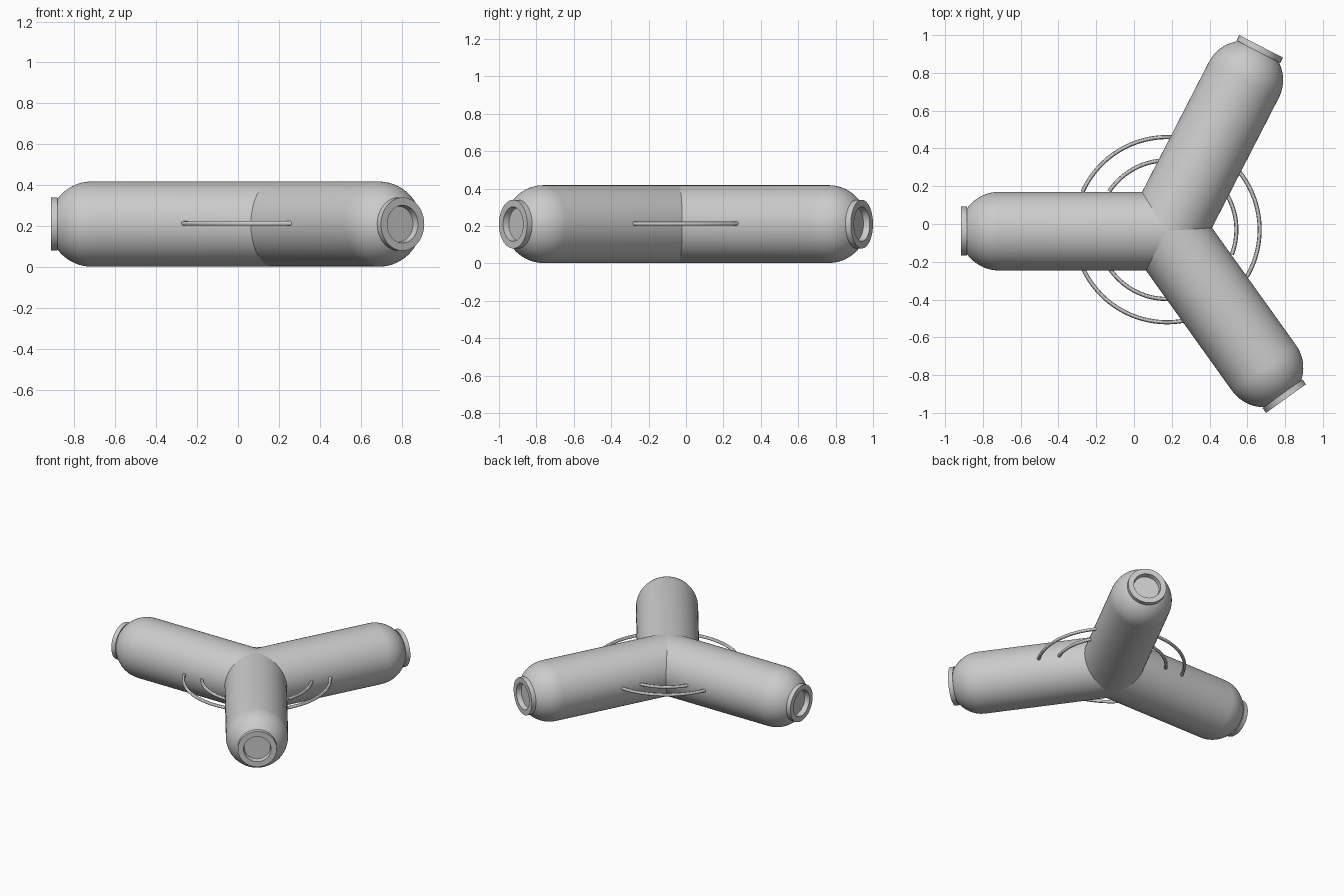
import bpy, bmesh
from math import sin, cos, pi, radians, asin
from mathutils import Vector, Matrix

if "Cube" in bpy.data.objects:
    bpy.data.objects.remove(bpy.data.objects["Cube"])

HUB = Vector((0.17, -0.038, 0.21))
R = 0.208
SEG = 64
# name, heading in degrees, length from hub to collar face
ARMS = [("left_tube", 180.0, 1.085), ("back_tube", 62.8, 1.10), ("front_tube", -54.4, 1.09)]


def heading(deg):
    return Vector((cos(radians(deg)), sin(radians(deg)), 0))


def finish(name, bm):
    bmesh.ops.recalc_face_normals(bm, faces=bm.faces[:])
    me = bpy.data.meshes.new(name)
    bm.to_mesh(me)
    bm.free()
    ob = bpy.data.objects.new(name, me)
    bpy.context.collection.objects.link(ob)
    bpy.ops.object.select_all(action='DESELECT')
    ob.select_set(True)
    bpy.context.view_layer.objects.active = ob
    bpy.ops.object.shade_smooth_by_angle(angle=radians(30))
    return ob


def tube(name, deg, length, neighbours):
    # lathed profile: straight wall, round shoulder, collar, recessed port
    c = length - 0.2
    prof = [(-0.3, R), (c, R)]
    a_end = pi / 2 - asin(0.12 / R)
    prof += [(c + R * sin(a_end * i / 12), R * cos(a_end * i / 12)) for i in range(1, 13)]
    prof += [(length - 0.032, 0.13), (length, 0.13), (length, 0.092), (length - 0.035, 0.087)]
    bm = bmesh.new()
    rings = [[bm.verts.new((s, r * cos(2 * pi * k / SEG), r * sin(2 * pi * k / SEG)))
              for k in range(SEG)] for s, r in prof]
    for a, b in zip(rings, rings[1:]):
        for k in range(SEG):
            n = (k + 1) % SEG
            bm.faces.new((a[k], a[n], b[n], b[k]))
    bm.faces.new(rings[-1])
    bm.transform(Matrix.Translation(HUB) @ Matrix.Rotation(radians(deg), 4, 'Z'))
    # mitre against the other two tubes
    for other in neighbours:
        bmesh.ops.bisect_plane(bm, geom=bm.verts[:] + bm.edges[:] + bm.faces[:], dist=1e-6,
                               plane_co=HUB, plane_no=heading(other) - heading(deg),
                               clear_outer=True)
    finish(name, bm)


def arc_rod(name, radius, start, end, r=0.011, steps=40, sides=12):
    # bent rail with closed ends
    centre = HUB + Vector((0.005, 0.008, 0.003))
    bm = bmesh.new()
    rings = []
    for i in range(steps + 1):
        d = heading(start + (end - start) * i / steps)
        rings.append([bm.verts.new(centre + d * (radius + r * cos(2 * pi * k / sides))
                                   + Vector((0, 0, r * sin(2 * pi * k / sides))))
                      for k in range(sides)])
    for a, b in zip(rings, rings[1:]):
        for k in range(sides):
            n = (k + 1) % sides
            bm.faces.new((a[k], a[n], b[n], b[k]))
    bm.faces.new(rings[0])
    bm.faces.new(rings[-1])
    finish(name, bm)


for name, deg, length in ARMS:
    tube(name, deg, length, [d for n, d, l in ARMS if n != name])

# outer and inner handrails in each gap between tubes
GAPS = [("right", -54.4, 62.8), ("back", 62.8, 180.0), ("front", 180.0, 305.6)]
for side, a, b in GAPS:
    for label, rad in (("outer", 0.49), ("inner", 0.367)):
        trim = math_trim = asin(R / rad) * 180 / pi - 1
        arc_rod(f"{side}_{label}_rail", rad, a + trim, b - trim)
